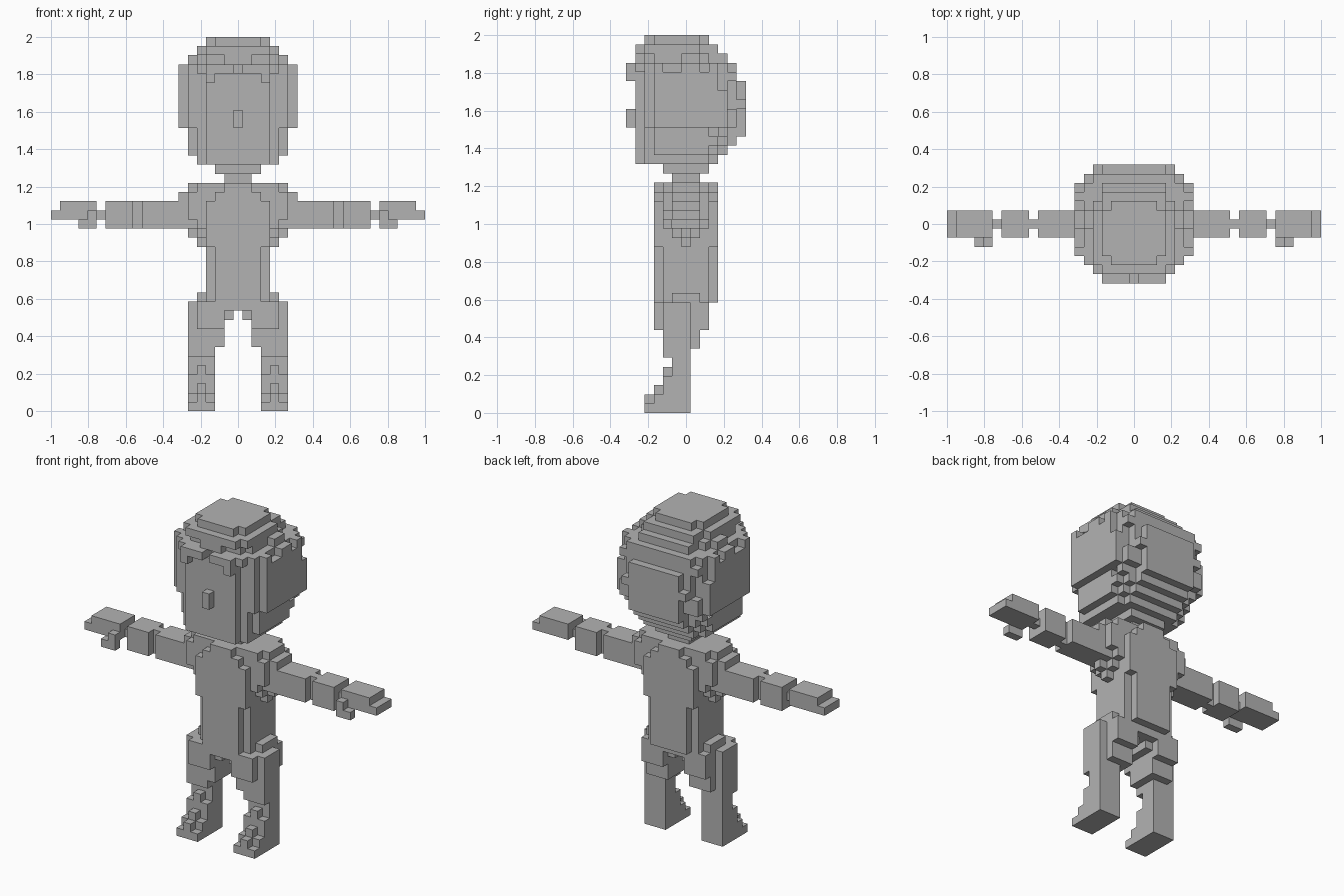
import bpy, bmesh, random
from mathutils import Vector

random.seed(4)
U = 2 / 41  # edge of one cube

if "Cube" in bpy.data.objects:
    bpy.data.objects.remove(bpy.data.objects["Cube"], do_unlink=True)

grey = bpy.data.materials.new("plain grey")
grey.use_nodes = True
grey.diffuse_color = (0.45, 0.45, 0.45, 1)
grey.node_tree.nodes["Principled BSDF"].inputs["Base Color"].default_value = grey.diffuse_color


def box(x0, x1, y0, y1, z0, z1):
    """Grid cells of a box, both ends included."""
    return {(x, y, z) for x in range(x0, x1 + 1)
            for y in range(y0, y1 + 1) for z in range(z0, z1 + 1)}


def mirrored(cells):
    return {(-x, y, z) for x, y, z in cells}


def build(name, cells):
    """Make the outer skin of a set of cubes."""
    bm = bmesh.new()
    corners = {}

    def vert(p):
        key = tuple(round(2 * c) for c in p)
        if key not in corners:
            corners[key] = bm.verts.new(Vector(p) * U)
        return corners[key]

    for cell in sorted(cells):
        centre = Vector(cell) + Vector((0, 0, 0.5))
        for axis in range(3):
            for sign in (-1, 1):
                near = list(cell)
                near[axis] += sign
                if tuple(near) in cells:
                    continue
                n, a, b = Vector(), Vector(), Vector()
                n[axis] = sign / 2
                a[(axis + 1) % 3] = 0.5
                b[(axis + 2) % 3] = sign / 2
                c = centre + n
                bm.faces.new([vert(c - a - b), vert(c + a - b),
                              vert(c + a + b), vert(c - a + b)])
    mesh = bpy.data.meshes.new(name)
    bm.to_mesh(mesh)
    bm.free()
    mesh.materials.append(grey)
    obj = bpy.data.objects.new(name, mesh)
    bpy.context.collection.objects.link(obj)


def build_pair(name, cells):
    build("left_" + name, cells)
    build("right_" + name, mirrored(cells))


# Torso with raised chest and back panels
torso = box(-3, 3, -2, 2, 11, 24)
for y, low in ((-3, 11), (3, 12)):
    torso |= box(-2, 2, y, y, low, 23) | box(-3, 3, y, y, 18, 22)
    torso |= box(-1, 1, y, y, 24, 24)
torso |= box(-1, 1, -2, 1, 10, 10) - box(0, 0, -2, 1, 10, 10)
build("torso", torso)

# Rounded shoulders
shoulder = box(4, 4, 0, 0, 18, 18) | box(4, 4, -1, 1, 19, 19)
shoulder |= box(4, 4, -2, 2, 20, 24)
shoulder |= box(5, 5, 0, 0, 19, 19) | box(5, 5, -1, 1, 20, 24)
shoulder |= box(5, 5, -2, 2, 21, 23) | box(6, 6, -1, 1, 20, 23)
build_pair("shoulder", shoulder)

# Arms: upper arm, thin elbow, forearm, wrist
arm = box(7, 10, -1, 1, 20, 22) | box(11, 11, 0, 0, 20, 22)
arm |= box(12, 14, -1, 1, 20, 22) | box(15, 15, 0, 0, 21, 21)
build_pair("arm", arm)

# Hands with thumb
hand = box(16, 19, -1, 1, 21, 22) | box(20, 20, -1, 1, 21, 21)
hand |= box(16, 16, -2, -2, 21, 21) | box(16, 17, -2, -2, 20, 20)
build_pair("hand", hand)

# Legs: thigh bulge, shin
leg = box(3, 5, -1, 0, 0, 11) | box(3, 5, -2, 0, 6, 11)
leg |= box(2, 4, -2, 1, 7, 11) | box(2, 4, -2, 2, 9, 11)
leg |= box(2, 4, -3, -3, 9, 11) | box(4, 4, -1, 1, 12, 12)
build_pair("leg", leg)

# Stepped feet, the middle column one step further out
foot = box(3, 5, -4, -2, 0, 0) | box(3, 5, -3, -2, 1, 1)
foot |= box(3, 5, -2, -2, 2, 3) | box(4, 4, -4, -4, 1, 1)
foot |= box(4, 4, -3, -3, 2, 2) | box(4, 4, -2, -2, 4, 4)
build_pair("foot", foot)

# Neck
build("neck", box(-1, 1, -1, 1, 25, 25) | box(-2, 2, -2, 2, 26, 26))

# Head: one rounded slice per layer, with ragged hair on the top and back
half_width = [4, 5, 5, 5] + [6] * 7 + [5, 4, 3]
back_edge = [3, 4, 5] + [6] * 7 + [5, 4, 3, 2]
head = set()
tufts = {}
for i, (hx, back) in enumerate(zip(half_width, back_edge)):
    z = 27 + i
    front = -4 if z == 40 else -5
    mid, half = (back + front) / 2, (back - front + 1) / 2
    for x, y, _ in box(-hx, hx, front, back, z, z):
        s = (abs(x) / (hx + 0.5)) ** 3 + (abs(y - mid) / half) ** 3
        if s > 1:
            continue
        side = abs(x) == 6 and y <= 3 and z < 37
        hair = (z >= 37 or y >= 3) and z > 28 and not side
        key = (abs(x) // 2, y // 2 if z > 37 else y, z)
        tuft = tufts.setdefault(key, random.random())
        rim = s > 0.7 or z == 40
        if hair and rim and tuft < 0.42:
            continue
        head.add((x, y, z))
build("head", head)

# Fringe and nose
build_pair("fringe", box(1, 3, -6, -6, 37, 37) | box(3, 3, -6, -6, 36, 36)
           | box(1, 3, -5, -5, 37, 37))
build("nose", box(0, 0, -6, -6, 31, 32))
# Fixed tufts that mark the crown, the nape and the brow
build("crown_tuft", box(-3, 3, 0, 0, 40, 40) | box(0, 0, -4, 2, 40, 40))
build("nape_tuft", box(-4, 4, 6, 6, 33, 33))
build("brow_tuft", box(-1, 1, -5, -5, 38, 39))
